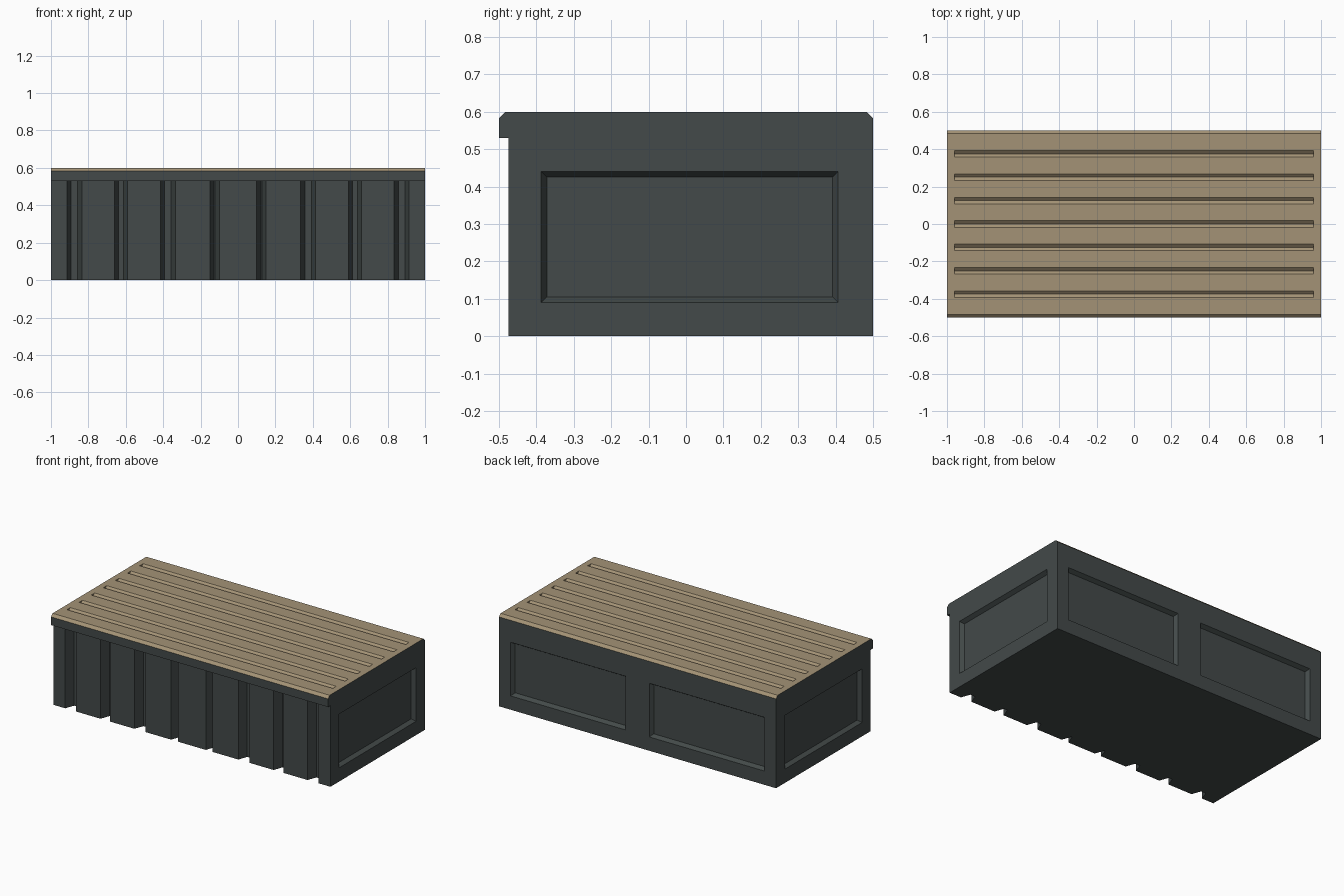
import bpy
import bmesh

cube = bpy.data.objects.get("Cube")
if cube:
    bpy.data.objects.remove(cube, do_unlink=True)


def material(name, rgb):
    mat = bpy.data.materials.new(name)
    mat.use_nodes = True
    mat.diffuse_color = (*rgb, 1)
    bsdf = mat.node_tree.nodes["Principled BSDF"]
    bsdf.inputs["Base Color"].default_value = (*rgb, 1)
    bsdf.inputs["Roughness"].default_value = 0.8
    return mat


def loft(bm, ring_a, ring_b):
    """Close a solid between two rings with the same number of points."""
    a = [bm.verts.new(p) for p in ring_a]
    b = [bm.verts.new(p) for p in ring_b]
    bm.faces.new(a)
    bm.faces.new(b[::-1])
    for i in range(len(a)):
        j = (i + 1) % len(a)
        bm.faces.new((a[j], a[i], b[i], b[j]))


def make_object(name, bm):
    bmesh.ops.recalc_face_normals(bm, faces=bm.faces)
    mesh = bpy.data.meshes.new(name)
    bm.to_mesh(mesh)
    bm.free()
    obj = bpy.data.objects.new(name, mesh)
    bpy.context.collection.objects.link(obj)
    return obj


def along_x(profile, x0, x1):
    return [[(x, y, z) for y, z in profile] for x in (x0, x1)]


def along_z(profile, z0, z1):
    return [[(x, y, z) for x, y in profile] for z in (z0, z1)]


TOP, LIP, FRONT, EDGE = 0.6, 0.53, -0.475, 0.017

# Block with a front lip and chamfered long top edges
bm = bmesh.new()
section = [(FRONT, 0), (0.5, 0), (0.5, TOP - EDGE), (0.5 - EDGE, TOP),
           (EDGE - 0.5, TOP), (-0.5, TOP - EDGE), (-0.5, LIP), (FRONT, LIP)]
loft(bm, *along_x(section, -1, 1))
body = make_object("planked_block", bm)

cut = bmesh.new()

# V grooves between the top planks
for i in range(-3, 4):
    y = i * 0.125
    vee = [(y - 0.035, TOP + 0.015), (y + 0.035, TOP + 0.015), (y, TOP - 0.015)]
    loft(cut, *along_x(vee, -0.96, 0.96))

# Tapered upright grooves in the front, mirrored about the middle
floor, run = FRONT + 0.06, 0.022
for inner, outer in ((0.1, 0.15), (0.59, 0.66), (0.335, 0.415), (0.835, 0.915)):
    for side in (-1, 1):
        slot = [(inner, -0.54), (inner, FRONT), (inner + run, floor),
                (outer - run, floor), (outer, FRONT), (outer, -0.54)]
        loft(cut, *along_z([(side * x, y) for x, y in slot], -0.1, LIP))

# Recessed panels with sloping rims, on both ends and twice on the back
DEPTH, RIM = 0.025, 0.015


def recess(low, high, place):
    rings = []
    for step in (-1, 1):
        m, d = step * RIM, step * DEPTH
        corners = ((low + m, 0.09 + m), (high - m, 0.09 + m),
                   (high - m, 0.44 - m), (low + m, 0.44 - m))
        rings.append([place(u, z, d) for u, z in corners])
    loft(cut, *rings)


for side in (-1, 1):
    recess(-0.387, 0.407, lambda u, z, d: (side * (1 - d), u, z))
    recess(0.085, 0.915, lambda u, z, d: (side * u, 0.5 - d, z))

cutter = make_object("recess_cutter", cut)
cutter.hide_render = True

mod = body.modifiers.new("recesses", 'BOOLEAN')
mod.operation = 'DIFFERENCE'
mod.solver = 'EXACT'
mod.object = cutter
bpy.context.view_layer.objects.active = body
body.select_set(True)
bpy.ops.object.modifier_apply(modifier=mod.name)
bpy.data.objects.remove(cutter, do_unlink=True)

# Tan on the top planks and chamfers, slate everywhere else
body.data.materials.clear()
body.data.materials.append(material("dark_slate", (0.056, 0.068, 0.067)))
body.data.materials.append(material("tan_wood", (0.37, 0.29, 0.18)))
for face in body.data.polygons:
    face.material_index = 1 if face.center.z > 0.575 else 0
    face.use_smooth = False
